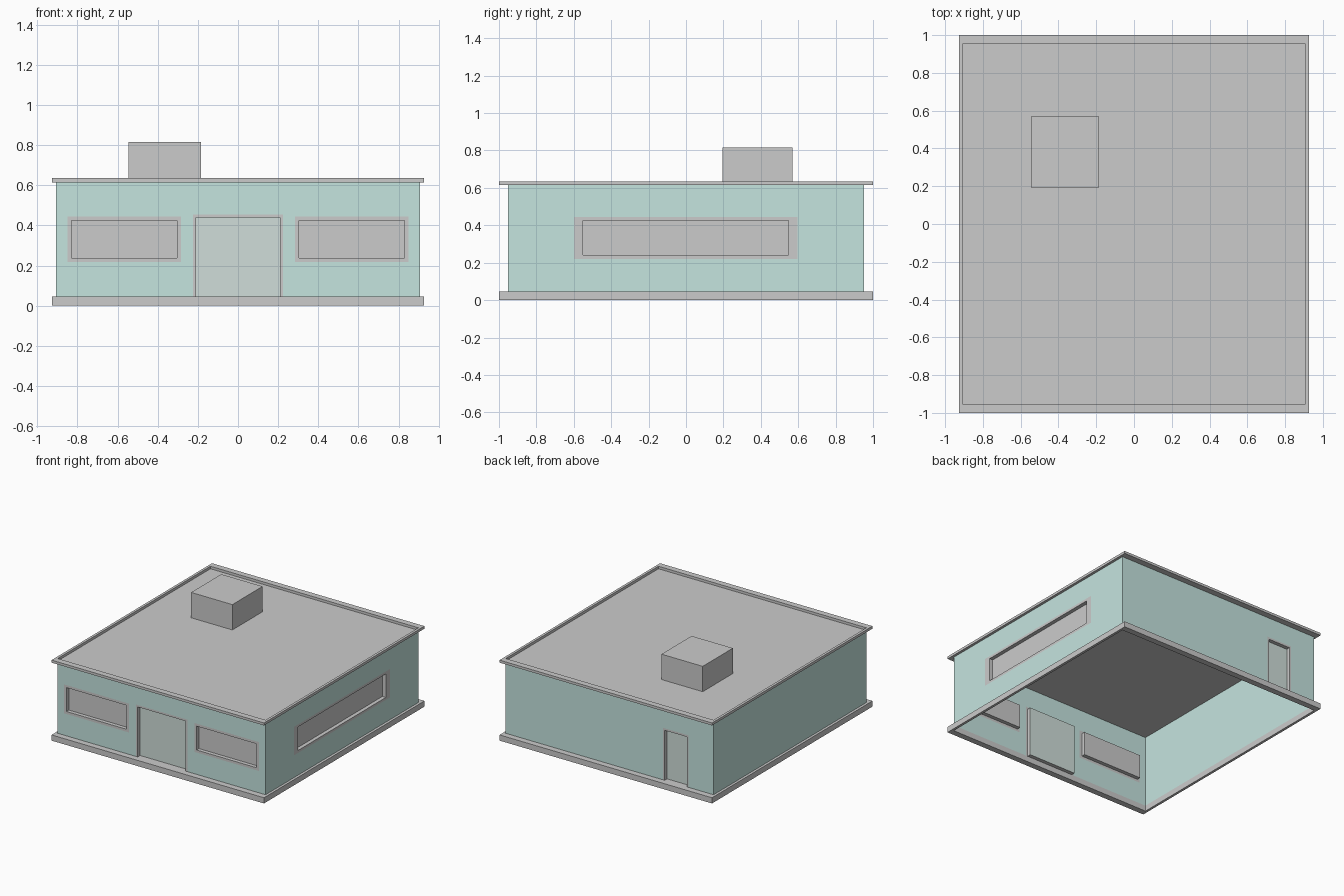
import bpy, bmesh
from math import radians
from mathutils import Matrix

if "Cube" in bpy.data.objects:
    bpy.data.objects.remove(bpy.data.objects["Cube"])

X, Y = 0.907, 0.952          # wall half sizes
OX, OY = 0.927, 1.0          # plinth and roof edge half sizes
Z0, Z1, ZR = 0.045, 0.615, 0.635
DEPTH = 0.03                 # how far panes sit behind the wall


def material(name, rgb):
    m = bpy.data.materials.new(name)
    m.diffuse_color = (*rgb, 1)
    m.use_nodes = True
    m.node_tree.nodes["Principled BSDF"].inputs["Base Color"].default_value = m.diffuse_color
    return m


TEAL = material("teal_wall", (0.56, 0.78, 0.74))
FRAME = material("frame_grey", (0.62, 0.60, 0.60))
GLASS = material("pane_grey", (0.69, 0.69, 0.69))
DOOR = material("door_grey_green", (0.63, 0.73, 0.70))


def finish(name, bm, mats=(), turn=0):
    bmesh.ops.remove_doubles(bm, verts=bm.verts, dist=1e-5)
    me = bpy.data.meshes.new(name)
    bm.to_mesh(me)
    bm.free()
    for m in mats:
        me.materials.append(m)
    ob = bpy.data.objects.new(name, me)
    ob.matrix_world = Matrix.Rotation(radians(turn), 4, 'Z')
    bpy.context.collection.objects.link(ob)


def quad(bm, pts, mat=0):
    bm.faces.new([bm.verts.new(p) for p in pts]).material_index = mat


def rect(bm, u0, u1, v0, v1, y, mat=0):
    quad(bm, [(u0, y, v0), (u1, y, v0), (u1, y, v1), (u0, y, v1)], mat)


def wall(name, half, dist, turn, holes):
    # Sheet wall made of grid cells, leaving out the cells inside openings
    us = sorted({-half, half, *[u for h in holes for u in h[:2]]})
    vs = sorted({Z0, Z1, *[v for h in holes for v in h[2:]]})
    bm = bmesh.new()
    for a, b in zip(us, us[1:]):
        for c, d in zip(vs, vs[1:]):
            u, v = (a + b) / 2, (c + d) / 2
            if not any(h[0] < u < h[1] and h[2] < v < h[3] for h in holes):
                rect(bm, a, b, c, d, -dist)
    finish(name, bm, [TEAL], turn)


def opening(name, hole, dist, turn, bu, bv, sill, pane):
    # Flush frame, reveal going inward, recessed pane
    u0, u1, v0, v1 = hole
    a, b, c, d = u0 + bu, u1 - bu, v0 + sill, v1 - bv
    y, yi = -dist, -dist + DEPTH
    bm = bmesh.new()
    rect(bm, u0, a, v0, v1, y)
    rect(bm, b, u1, v0, v1, y)
    rect(bm, a, b, d, v1, y)
    if sill:
        rect(bm, a, b, v0, c, y)
    ring = [(a, c), (b, c), (b, d), (a, d)]
    for (p, q), (r, s) in zip(ring, ring[1:] + ring[:1]):
        quad(bm, [(p, y, q), (r, y, s), (r, yi, s), (p, yi, q)])
    rect(bm, a, b, c, d, yi, 1)
    finish(name, bm, [FRAME, pane], turn)


def rim(name, z0, z1):
    # Rectangular band around the building
    bm = bmesh.new()
    corners = [(-1, -1), (1, -1), (1, 1), (-1, 1)]
    for (a, b), (c, d) in zip(corners, corners[1:] + corners[:1]):
        sec = [(OX, OY, z0), (OX, OY, z1), (X, Y, z1), (X, Y, z0)]
        for p, q in zip(sec, sec[1:] + sec[:1]):
            quad(bm, [(a * p[0], b * p[1], p[2]), (c * p[0], d * p[1], p[2]),
                      (c * q[0], d * q[1], q[2]), (a * q[0], b * q[1], q[2])])
    bmesh.ops.remove_doubles(bm, verts=bm.verts, dist=1e-5)
    bmesh.ops.recalc_face_normals(bm, faces=bm.faces)
    finish(name, bm)


# Front: double door between two windows
door = (-0.225, 0.225, Z0, 0.455)
windows = [(-0.85, -0.285, 0.217, 0.445), (0.285, 0.85, 0.217, 0.445)]
wall("front_wall", X, Y, 0, [door] + windows)
opening("front_door", door, Y, 0, 0.016, 0.016, 0, DOOR)
for side, h in zip(("left", "right"), windows):
    opening("front_window_" + side, h, Y, 0, 0.02, 0.02, 0.02, GLASS)

# Right: one long window
long_window = (-0.6, 0.597, 0.22, 0.445)
wall("right_wall", Y, X, 90, [long_window])
opening("right_window", long_window, X, 90, 0.05, 0.02, 0.02, GLASS)

# Back: narrow door, and plain left wall
back_door = (0.465, 0.69, Z0, 0.455)
wall("back_wall", X, Y, 180, [back_door])
opening("back_door", back_door, Y, 180, 0.016, 0.016, 0, DOOR)
wall("left_wall", Y, X, 270, [])

# Plinth, roof edge and roof sheet
rim("plinth", 0, Z0)
rim("roof_edge", Z1, ZR)
bm = bmesh.new()
quad(bm, [(-X, -Y, Z1), (X, -Y, Z1), (X, Y, Z1), (-X, Y, Z1)])
finish("roof", bm)

# Roof unit
bm = bmesh.new()
bmesh.ops.create_cube(bm, size=1, matrix=Matrix.Translation((-0.365, 0.382, 0.715))
                      @ Matrix.Diagonal((0.36, 0.376, 0.2, 1)))
finish("roof_box", bm)
